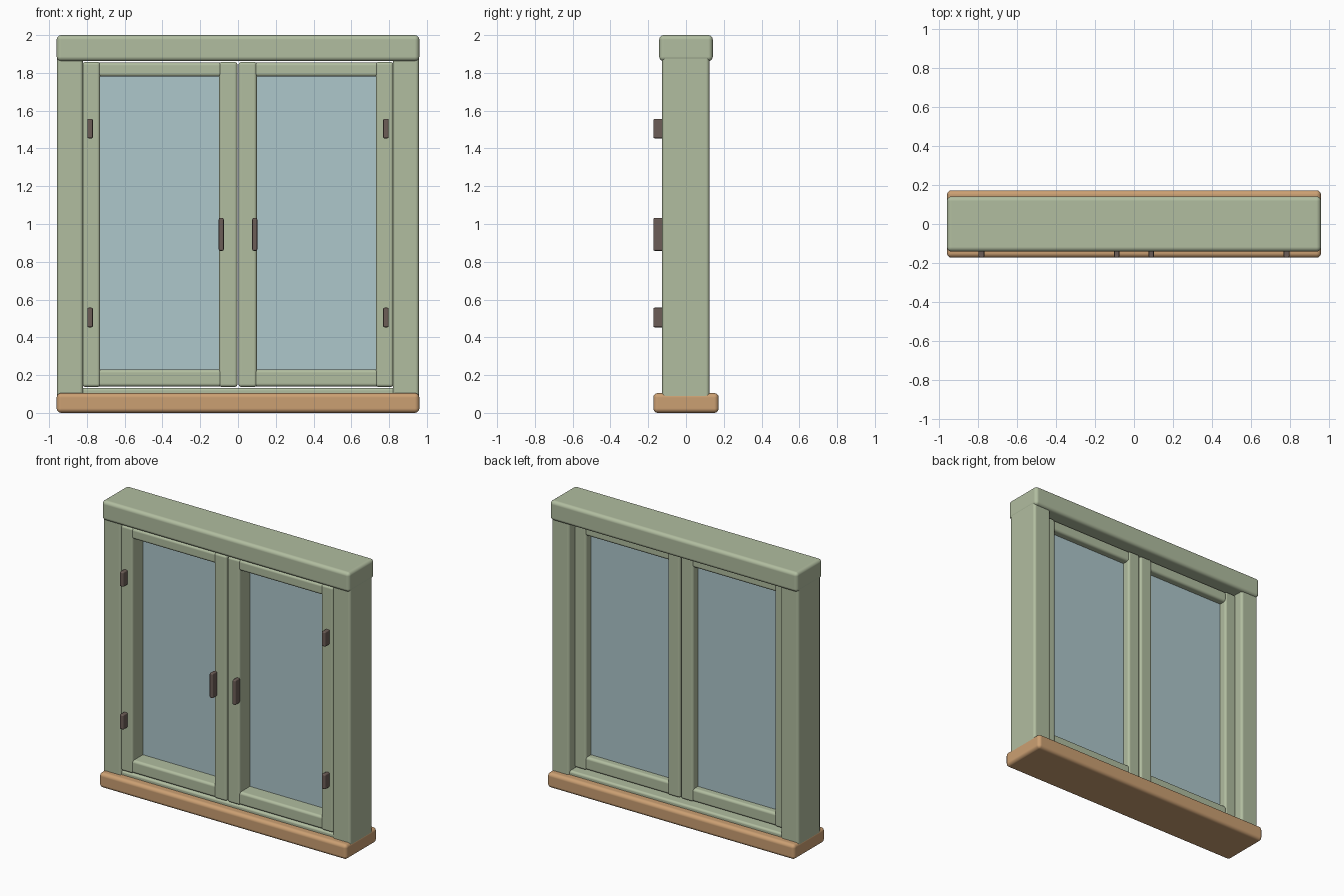
import bpy, bmesh

if "Cube" in bpy.data.objects:
    bpy.data.objects.remove(bpy.data.objects["Cube"])


def material(name, rgb):
    m = bpy.data.materials.new(name)
    m.diffuse_color = (*rgb, 1.0)
    m.use_nodes = True
    m.node_tree.nodes["Principled BSDF"].inputs["Base Color"].default_value = m.diffuse_color
    return m


GREEN = material("sage green paint", (0.44, 0.51, 0.35))
WOOD = material("tan wood", (0.60, 0.35, 0.17))
GLASS = material("pale blue glass", (0.42, 0.57, 0.60))
METAL = material("dark brown metal", (0.15, 0.11, 0.095))


def block(name, x, y, z, mat, radius=0.0, segments=4):
    """Box spanning the given (min, max) ranges, with rounded edges."""
    bm = bmesh.new()
    bmesh.ops.create_cube(bm, size=1.0)
    for v in bm.verts:
        for i, (lo, hi) in enumerate((x, y, z)):
            v.co[i] = lo if v.co[i] < 0 else hi
    me = bpy.data.meshes.new(name)
    bm.to_mesh(me)
    bm.free()
    me.materials.append(mat)
    ob = bpy.data.objects.new(name, me)
    bpy.context.collection.objects.link(ob)
    if radius:
        mod = ob.modifiers.new("rounded edges", 'BEVEL')
        mod.width = radius
        mod.segments = segments
        mod.harden_normals = True
        for p in me.polygons:
            p.use_smooth = True
    return ob


# Outer frame
block("sill", (-0.96, 0.96), (-0.173, 0.173), (0, 0.105), WOOD, 0.024)
block("header", (-0.96, 0.96), (-0.142, 0.142), (1.862, 2.0), GREEN, 0.024)
block("frame_bottom_rail", (-0.84, 0.84), (-0.115, 0.115), (0.07, 0.132), GREEN, 0.015)

for side, s in (("left", -1), ("right", 1)):
    def span(a, b):
        return tuple(sorted((s * a, s * b)))

    block(side + "_post", span(0.82, 0.958), (-0.126, 0.124), (0.07, 1.94), GREEN, 0.018)

    # Hinged sash: two stiles and two rails
    depth = (-0.125, 0.065)
    rail_depth = (-0.121, 0.061)
    block(side + "_outer_stile", span(0.73, 0.823), depth, (0.137, 1.858), GREEN, 0.016)
    block(side + "_inner_stile", span(0.003, 0.10), depth, (0.137, 1.858), GREEN, 0.016)
    block(side + "_top_rail", span(0.085, 0.745), rail_depth, (1.78, 1.856), GREEN, 0.018)
    block(side + "_bottom_rail", span(0.085, 0.745), rail_depth, (0.139, 0.23), GREEN, 0.018)
    block(side + "_glass_pane", span(0.09, 0.74), (-0.012, 0.012), (0.22, 1.79), GLASS)

    # Hardware
    block(side + "_handle", span(0.075, 0.102), (-0.173, -0.12), (0.858, 1.032), METAL, 0.008, 2)
    for level, z in (("lower", 0.505), ("upper", 1.505)):
        block(f"{side}_{level}_hinge", span(0.768, 0.798), (-0.173, -0.12),
              (z - 0.052, z + 0.052), METAL, 0.008, 2)
